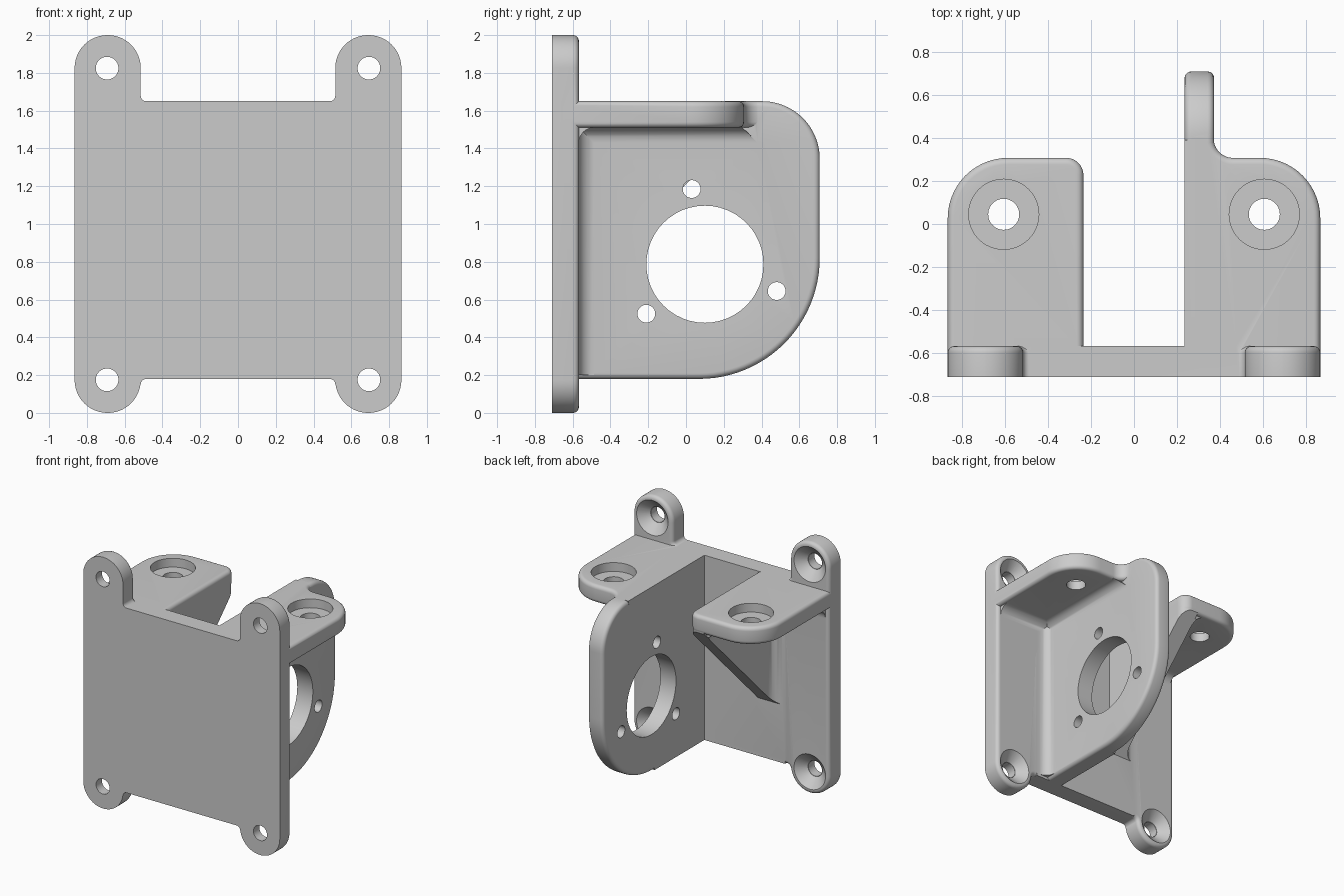
import bpy, bmesh, math
from mathutils import Vector

if "Cube" in bpy.data.objects:
    bpy.data.objects.remove(bpy.data.objects["Cube"])

grey = bpy.data.materials.new("plain grey")
grey.use_nodes = True
colour = (0.6, 0.6, 0.6, 1)
grey.diffuse_color = colour
grey.node_tree.nodes["Principled BSDF"].inputs["Base Color"].default_value = colour

PLACE = {"x": lambda a, b, t: (t, a, b),
         "y": lambda a, b, t: (a, t, b),
         "z": lambda a, b, t: (a, b, t)}


def outline(corners, steps=14):
    """Anticlockwise polygon whose corners (a, b, radius) are rounded."""
    pts = []
    for i, (a, b, r) in enumerate(corners):
        p = Vector((a, b))
        if not r:
            pts.append(p)
            continue
        u = (Vector(corners[i - 1][:2]) - p).normalized()
        v = (Vector(corners[(i + 1) % len(corners)][:2]) - p).normalized()
        half = u.angle(v) / 2
        centre = p + (u + v).normalized() * r / math.sin(half)
        start = p + u * r / math.tan(half) - centre
        end = p + v * r / math.tan(half) - centre
        sweep = math.pi - 2 * half
        for k in range(steps + 1):
            f = k / steps
            pts.append(centre + (start * math.sin((1 - f) * sweep)
                                 + end * math.sin(f * sweep)) / math.sin(sweep))
    return pts


def inset(pts, d):
    """Move every side of an anticlockwise outline inwards by d."""
    result = []
    for i, p in enumerate(pts):
        u = (p - pts[i - 1]).normalized()
        v = (pts[(i + 1) % len(pts)] - p).normalized()
        n, m = Vector((-u.y, u.x)), Vector((-v.y, v.x))
        result.append(p + (n + m) * d / (1 + n.dot(m)))
    return result


def prism(name, pts, axis, lo, hi, round_lo=0, round_hi=0, steps=5):
    """Extruded outline with optional rounded-over rims."""
    angles = [k * math.pi / 2 / steps for k in range(steps + 1)]
    levels = [(0, lo), (0, hi)]
    if round_lo:
        levels[:1] = [(round_lo * (1 - math.sin(a)), lo + round_lo * (1 - math.cos(a)))
                      for a in angles]
    if round_hi:
        levels[-1:] = [(round_hi * (1 - math.cos(a)), hi - round_hi * (1 - math.sin(a)))
                       for a in angles]
    bm = bmesh.new()
    rings = []
    for d, t in levels:
        ring = inset(pts, d) if d > 1e-6 else pts
        rings.append([bm.verts.new(PLACE[axis](p[0], p[1], t)) for p in ring])
    bm.faces.new(rings[0])
    bm.faces.new(rings[-1])
    n = len(pts)
    for low, high in zip(rings, rings[1:]):
        for i in range(n):
            j = (i + 1) % n
            bm.faces.new((low[i], low[j], high[j], high[i]))
    bmesh.ops.recalc_face_normals(bm, faces=bm.faces)
    me = bpy.data.meshes.new(name)
    bm.to_mesh(me)
    bm.free()
    me.materials.append(grey)
    ob = bpy.data.objects.new(name, me)
    bpy.context.collection.objects.link(ob)
    return ob


def circle(a, b, r, n=48):
    return [(a + r * math.cos(math.tau * k / n), b + r * math.sin(math.tau * k / n))
            for k in range(n)]


def fillet(axis, a, b, sa, sb, lo, hi, r=0.08):
    """Concave fillet strip in the corner (a, b), opening towards (sa, sb)."""
    back = 0.04
    pts = [(-back, -back), (r, -back), (r, 0)]
    pts += [(r - r * math.sin(k * math.pi / 16), r - r * math.cos(k * math.pi / 16))
            for k in range(1, 8)]
    pts += [(0, r), (-back, r)]
    return prism("fillet", [(a + sa * p, b + sb * q) for p, q in pts], axis, lo, hi)


def combine(target, other, operation):
    bpy.context.view_layer.objects.active = target
    mod = target.modifiers.new("combine", "BOOLEAN")
    mod.operation = operation
    mod.solver = "EXACT"
    mod.object = other
    bpy.ops.object.modifier_apply(modifier=mod.name)
    bpy.data.objects.remove(other)


W, LUG, IN, TOP, LOW = 0.865, 0.174, 0.515, 1.65, 0.18
BACK, ROOT, UNDER, RIM = -0.567, -0.66, 1.51, 0.03
INNER, OUTER = 0.235, 0.372

# Mounting plate with four lugs, and its square-edged middle
half = [(IN, LOW, 0.03), (IN, 0, LUG), (W, 0, LUG), (W, 2, LUG), (IN, 2, LUG), (IN, TOP, 0.03)]
plate = outline(half + [(-x, z, r) for x, z, r in reversed(half)])
bracket = prism("bracket", plate, "y", -0.71, BACK, 0, RIM)
mid = IN - 0.04
middle = prism("plate_middle", [(-mid, LOW), (mid, LOW), (mid, TOP), (-mid, TOP)],
               "y", -0.64, BACK)

# Upright motor wall, and the square inner edge near the plate
motor_wall = prism("motor_wall", outline(
    [(ROOT, LOW, 0), (0.708, LOW, 0.64), (0.708, TOP, 0.305), (ROOT, TOP, 0)], 24),
    "x", INNER, OUTER, RIM, RIM)
wall_edge = prism("wall_edge", [(-0.65, LOW), (0.06, LOW), (0.39, TOP), (-0.65, TOP)],
                  "x", INNER, 0.3)

# Two shelves; the left one runs into the wall
merge = OUTER - 0.002
left_shelf = prism("left_shelf", outline(
    [(0.255, ROOT, 0), (W, ROOT, 0), (W, 0.307, 0.28), (merge, 0.307, 0.09),
     (merge, 0.435, 0), (0.255, 0.435, 0)]), "z", UNDER, TOP, RIM, RIM)
right_shelf = prism("right_shelf", outline(
    [(-W, ROOT, 0), (-INNER, ROOT, 0), (-INNER, 0.307, 0.08), (-W, 0.307, 0.28)]),
    "z", UNDER, TOP, RIM, RIM)

# Sloping rib under the right shelf, with its fillets
rib = prism("rib", outline([(-OUTER, ROOT, 0), (-INNER, ROOT, 0), (-INNER, 0.305, 0.08),
                            (-OUTER, 0.305, 0)]), "z", 0.4, 1.58)
combine(rib, fillet("z", -OUTER, BACK, -1, 1, 0.45, 1.57), "UNION")
combine(rib, fillet("y", -OUTER, UNDER, -1, -1, -0.64, 0.27), "UNION")
combine(rib, prism("slope", [(-0.8, 0.41), (0.5, 1.71), (0.5, 0), (-0.8, 0)],
                   "x", -0.7, 0), "DIFFERENCE")

# Fillet between wall and shelf, fading out at its free end
wall_fillet = fillet("y", OUTER, UNDER, 1, -1, -0.63, 0.42)
combine(wall_fillet, prism("fade", [(0.27, 1.54), (0.4, 1.41), (0.6, 1.41), (0.6, 1.7),
                                    (0.27, 1.7)], "x", 0.2, 0.6), "DIFFERENCE")

# Join everything, with the remaining fillets
for part in (middle, motor_wall, wall_edge, left_shelf, right_shelf, rib, wall_fillet,
             fillet("z", OUTER, BACK, 1, 1, LOW + 0.02, 1.56),
             fillet("x", BACK, UNDER, 1, -1, 0.31, W - 0.035),
             fillet("x", BACK, UNDER, 1, -1, -W + 0.035, -0.31)):
    combine(bracket, part, "UNION")

# Motor opening and its screw holes
for y, z, r in ((0.1, 0.787, 0.31), (0.03, 1.185, 0.047),
                (0.48, 0.645, 0.047), (-0.21, 0.525, 0.047)):
    combine(bracket, prism("hole", circle(y, z, r), "x", 0.1, 0.5), "DIFFERENCE")

for side in (-1, 1):
    # Counterbored shelf holes
    for r, low in ((0.072, 1.4), (0.163, 1.58)):
        combine(bracket, prism("bore", circle(side * 0.605, 0.045, r), "z", low, 1.8), "DIFFERENCE")
    # Countersunk lug holes
    for z in (0.175, 1.825):
        combine(bracket, prism("hole", circle(side * 0.693, z, 0.06), "y", -0.9, -0.5), "DIFFERENCE")
        cone = prism("countersink", circle(side * 0.693, z, 0.14), "y", -0.635, BACK + 0.001)
        for v in cone.data.vertices:
            if v.co.y < -0.6:
                v.co.x = side * 0.693 + (v.co.x - side * 0.693) * 0.45
                v.co.z = z + (v.co.z - z) * 0.45
        combine(bracket, cone, "DIFFERENCE")

bpy.ops.object.select_all(action="DESELECT")
bracket.select_set(True)
bpy.context.view_layer.objects.active = bracket
bpy.ops.object.shade_smooth_by_angle(angle=math.radians(30))
